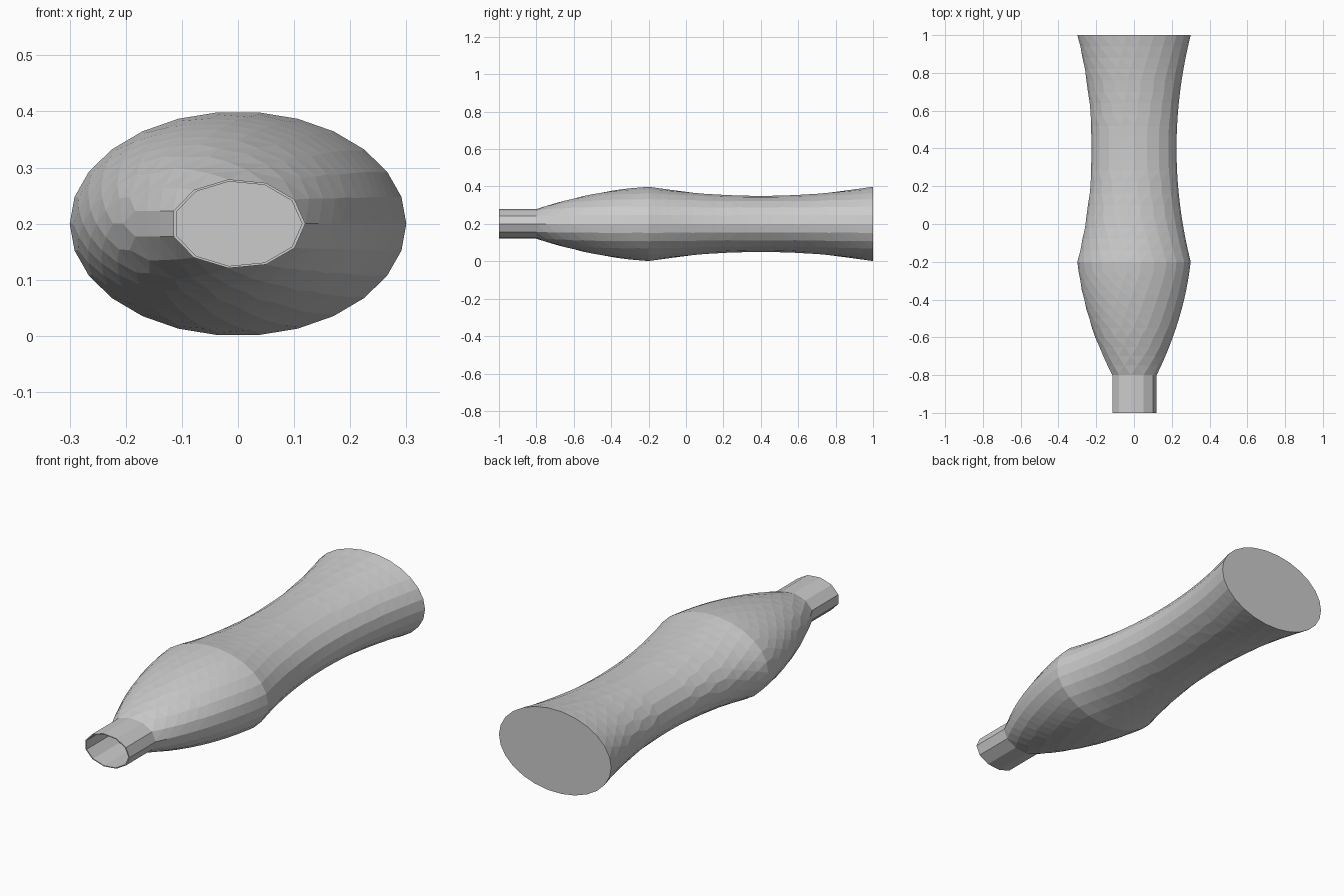
import bpy, bmesh, math

if "Cube" in bpy.data.objects:
    bpy.data.objects.remove(bpy.data.objects["Cube"])

ZC = 0.2        # height of the long axis
STRETCH = 1.5   # oval section: width / height
WALL = 0.004


def quad(a, b, c, t):
    return a * (1 - t) ** 2 + 2 * b * t * (1 - t) + c * t * t


def profile():
    """(y, radius) from the mouth to the base."""
    pts = [(-1.0, 0.08), (-0.8, 0.08)]
    # bulging shoulder
    for i in range(1, 13):
        t = i / 12
        pts.append((-0.8 + 0.6 * t, quad(0.08, 0.178, 0.2, t)))
    # waisted body
    for i in range(1, 21):
        t = i / 20
        pts.append((-0.2 + 1.2 * t, quad(0.2, 0.1, 0.2, t)))
    return pts


def ring(bm, y, r, n):
    return [bm.verts.new((STRETCH * r * math.cos(2 * math.pi * k / n), y,
                          ZC + r * math.sin(2 * math.pi * k / n))) for k in range(n)]


def stitch(bm, a, b):
    """Join two rings that may have different side counts."""
    na, nb = len(a), len(b)
    if na == nb:
        for k in range(na):
            bm.faces.new((a[k], a[(k + 1) % na], b[(k + 1) % nb], b[k]))
        return
    i = j = 0
    while i < na or j < nb:
        if j >= nb or (i < na and (i + 1) / na <= (j + 1) / nb):
            bm.faces.new((a[i % na], a[(i + 1) % na], b[j % nb]))
            i += 1
        else:
            bm.faces.new((a[i % na], b[(j + 1) % nb], b[j % nb]))
            j += 1


def skin(bm, inset):
    """One closed-base skin of the bottle, returning its mouth ring."""
    rings = []
    pts = profile()
    for k, (y, r) in enumerate(pts):
        n = math.ceil(130 * r)          # sides grow with the radius
        if k == len(pts) - 1:
            y -= inset
        rings.append(ring(bm, y, r - inset, n))
    for a, b in zip(rings, rings[1:]):
        stitch(bm, a, b)
    bm.faces.new(rings[-1])
    return rings[0]


# hollow bottle lying on its side: outer skin, inner skin, mouth rim
bm = bmesh.new()
outer = skin(bm, 0.0)
inner = skin(bm, WALL)
stitch(bm, outer, inner)
bmesh.ops.recalc_face_normals(bm, faces=bm.faces)
mesh = bpy.data.meshes.new("bottle")
bm.to_mesh(mesh)
bm.free()
bottle = bpy.data.objects.new("bottle", mesh)
bpy.context.collection.objects.link(bottle)
